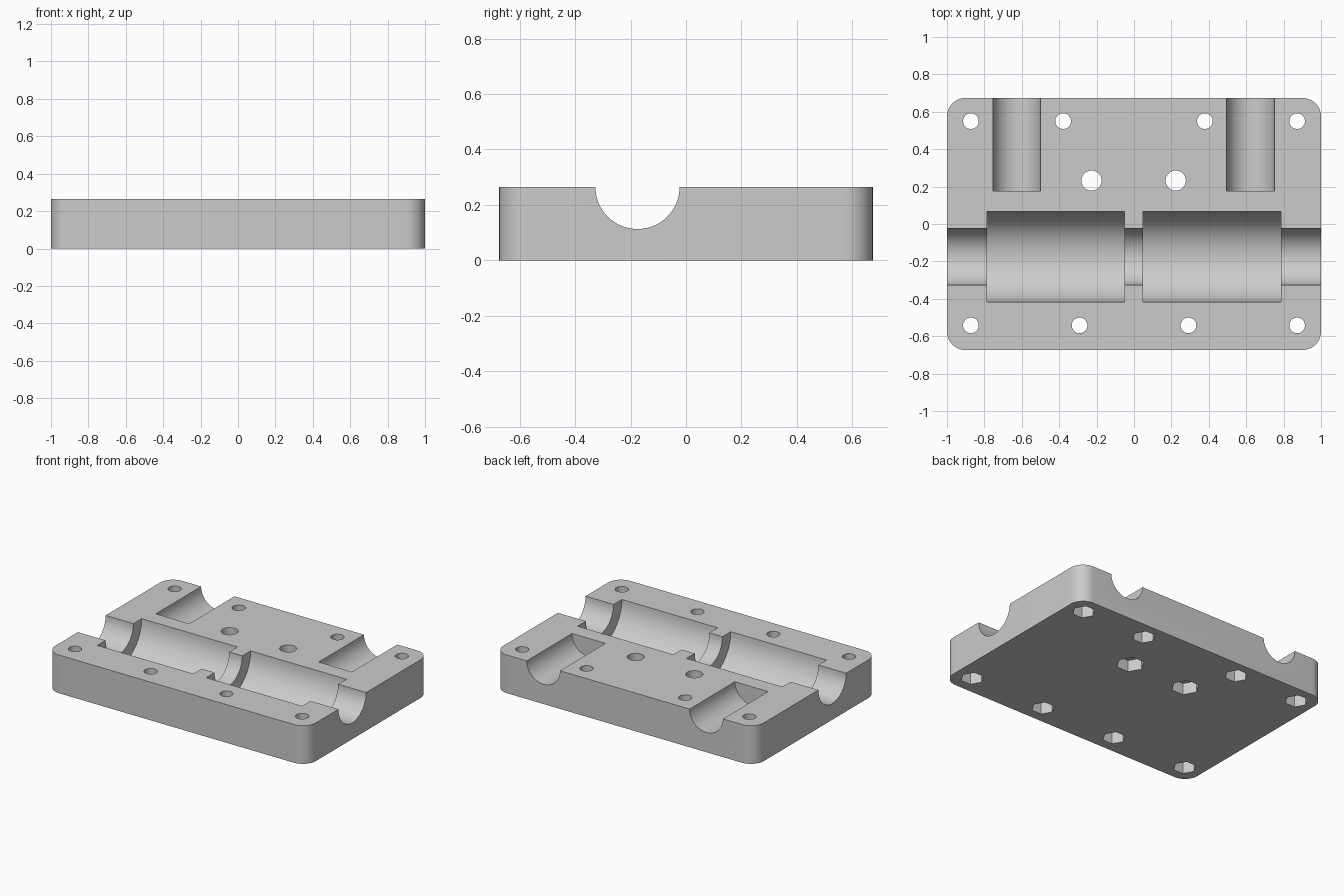
import bpy
import bmesh
from math import pi, radians, cos, sin
from mathutils import Matrix

cube = bpy.data.objects.get("Cube")
if cube:
    bpy.data.objects.remove(cube, do_unlink=True)

HEIGHT, HALF_X, HALF_Y, CORNER = 0.265, 1.0, 0.674, 0.1
SHAFT_Y = -0.175

grey = bpy.data.materials.new("plain grey")
grey.use_nodes = True
colour = (0.6, 0.6, 0.6, 1)
grey.diffuse_color = colour
grey.node_tree.nodes["Principled BSDF"].inputs["Base Color"].default_value = colour


def make_object(name, bm):
    mesh = bpy.data.meshes.new(name)
    bm.to_mesh(mesh)
    bm.free()
    obj = bpy.data.objects.new(name, mesh)
    bpy.context.collection.objects.link(obj)
    return obj


def prism(bm, sides, radius, start, end, centre, axis="Z"):
    """Add a closed prism or cylinder from start to end along an axis."""
    turn = {"X": Matrix.Rotation(pi / 2, 4, "Y"),
            "Y": Matrix.Rotation(-pi / 2, 4, "X"),
            "Z": Matrix.Rotation(pi / 6, 4, "Z")}[axis]
    middle = (start + end) / 2
    u, v = centre
    place = {"X": (middle, u, v), "Y": (u, middle, v), "Z": (u, v, middle)}[axis]
    bmesh.ops.create_cone(bm, cap_ends=True, segments=sides, radius1=radius,
                          radius2=radius, depth=end - start,
                          matrix=Matrix.Translation(place) @ turn)


# Block with rounded vertical corners
bm = bmesh.new()
outline = []
for quarter, (sx, sy) in enumerate([(1, 1), (-1, 1), (-1, -1), (1, -1)]):
    for step in range(13):
        a = (quarter + step / 12) * pi / 2
        outline.append(bm.verts.new((sx * (HALF_X - CORNER) + CORNER * cos(a),
                                     sy * (HALF_Y - CORNER) + CORNER * sin(a), 0)))
base = bm.faces.new(outline)
top = bmesh.ops.extrude_face_region(bm, geom=[base])["geom"]
bmesh.ops.translate(bm, vec=(0, 0, HEIGHT),
                    verts=[g for g in top if isinstance(g, bmesh.types.BMVert)])
bmesh.ops.recalc_face_normals(bm, faces=bm.faces)
block = make_object("bearing_block", bm)
block.data.materials.append(grey)

# Long shaft groove
shaft = bmesh.new()
prism(shaft, 64, 0.152, -1.1, 1.1, (SHAFT_Y, HEIGHT), "X")

# Bearing pockets and rear rod grooves
pockets = bmesh.new()
for start, end in [(-0.787, -0.051), (0.049, 0.785)]:
    prism(pockets, 64, 0.243, start, end, (SHAFT_Y, HEIGHT), "X")
for x in (-0.627, 0.623):
    prism(pockets, 64, 0.128, 0.177, 0.8, (x, HEIGHT), "Y")

# Bolt holes and the hexagonal nut recesses below them
holes, recesses = bmesh.new(), bmesh.new()
small = [(s * x, y) for s in (-1, 1)
         for x, y in [(0.872, 0.55), (0.379, 0.55), (0.872, -0.542), (0.291, -0.542)]]
large = [(-0.227, 0.232), (0.223, 0.232)]
for spots, bore, nut in [(small, 0.042, 0.074), (large, 0.054, 0.09)]:
    for spot in spots:
        prism(holes, 32, bore, -0.1, HEIGHT + 0.1, spot)
        prism(recesses, 6, nut, -0.1, 0.08, spot)

cutters = [make_object(name, cutter) for name, cutter in
           [("shaft_cutter", shaft), ("pocket_cutter", pockets),
            ("hole_cutter", holes), ("recess_cutter", recesses)]]
for cutter in cutters:
    cutter.hide_render = True
    cut = block.modifiers.new(cutter.name, "BOOLEAN")
    cut.operation = "DIFFERENCE"
    cut.solver = "EXACT"
    cut.object = cutter

# Keep the carved result and drop the cutters
bpy.context.view_layer.update()
graph = bpy.context.evaluated_depsgraph_get()
carved = bpy.data.meshes.new_from_object(block.evaluated_get(graph))
block.modifiers.clear()
block.data = carved
carved.materials.clear()
carved.materials.append(grey)
carved.polygons.foreach_set("material_index", [0] * len(carved.polygons))
for cutter in cutters:
    bpy.data.objects.remove(cutter, do_unlink=True)

# Smooth curved walls, sharp edges
bpy.ops.object.select_all(action="DESELECT")
block.select_set(True)
bpy.context.view_layer.objects.active = block
bpy.ops.object.shade_smooth_by_angle(angle=radians(30))
